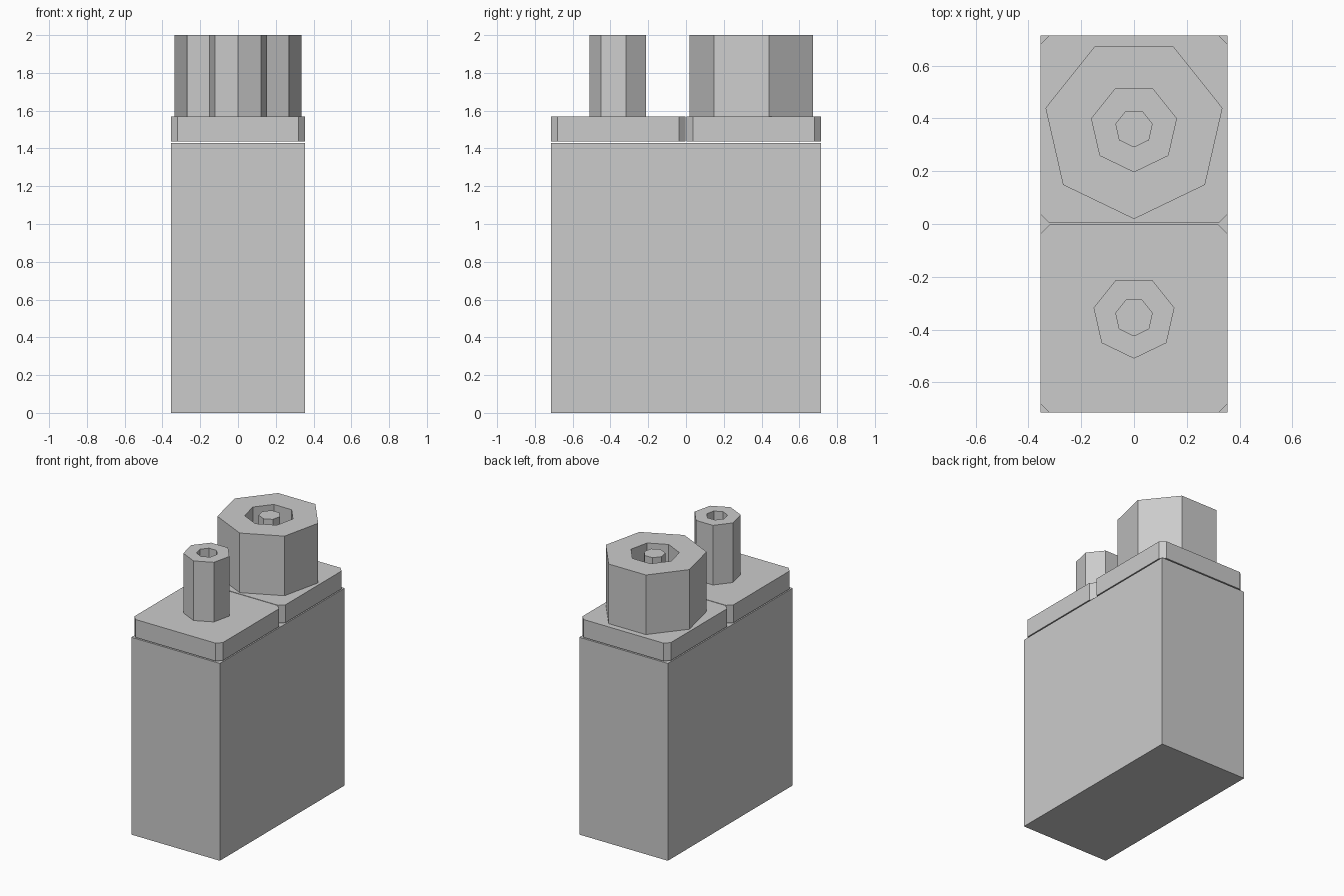
import bpy
import bmesh
from math import pi, sin, cos

cube = bpy.data.objects.get("Cube")
if cube:
    bpy.data.objects.remove(cube, do_unlink=True)

grey = bpy.data.materials.new("plain grey")
grey.use_nodes = True
grey.diffuse_color = (0.6, 0.6, 0.6, 1)
grey.node_tree.nodes["Principled BSDF"].inputs["Base Color"].default_value = (0.6, 0.6, 0.6, 1)

SIDES = 7
HALF_X, HALF_Y = 0.355, 0.715
BODY_TOP, CAP_BOTTOM, CAP_TOP, TOP = 1.43, 1.438, 1.568, 2.0


def add_object(name, bm):
    bmesh.ops.recalc_face_normals(bm, faces=bm.faces)
    mesh = bpy.data.meshes.new(name)
    bm.to_mesh(mesh)
    bm.free()
    mesh.materials.append(grey)
    obj = bpy.data.objects.new(name, mesh)
    bpy.context.collection.objects.link(obj)
    return obj


def prism(name, outline, z0, z1):
    """Extrude a flat outline from z0 up to z1."""
    bm = bmesh.new()
    face = bm.faces.new([bm.verts.new((x, y, z0)) for x, y in outline])
    new = bmesh.ops.extrude_face_region(bm, geom=[face])["geom"]
    for v in new:
        if isinstance(v, bmesh.types.BMVert):
            v.co.z = z1
    if not any(f.normal.z < 0 and all(v.co.z == z0 for v in f.verts) for f in bm.faces):
        bmesh.ops.contextual_create(bm, geom=[v for v in bm.verts if v.co.z == z0])
    return add_object(name, bm)


def rectangle(y0, y1, cut=0.0):
    """Rectangle across the full width, with corners cut off."""
    x = HALF_X
    if not cut:
        return [(-x, y0), (x, y0), (x, y1), (-x, y1)]
    return [(-x + cut, y0), (x - cut, y0), (x, y0 + cut), (x, y1 - cut),
            (x - cut, y1), (-x + cut, y1), (-x, y1 - cut), (-x, y0 + cut)]


def ring(radius, cy):
    """Seven-sided outline with one corner pointing to the front."""
    angles = [-pi / 2 + 2 * pi * i / SIDES for i in range(SIDES)]
    return [(radius * cos(a), cy + radius * sin(a)) for a in angles]


def tube(name, outer, inner, cy, z0, z1):
    """Hollow seven-sided post, open at the top."""
    bm = bmesh.new()
    loops = [[bm.verts.new((x, y, z)) for x, y in ring(r, cy)]
             for r, z in ((outer, z0), (outer, z1), (inner, z1), (inner, z0))]
    for k in range(4):
        a, b = loops[k], loops[(k + 1) % 4]
        for i in range(SIDES):
            j = (i + 1) % SIDES
            bm.faces.new((a[i], a[j], b[j], b[i]))
    return add_object(name, bm)


# Main block and the two lids hovering just above it
prism("body", rectangle(-HALF_Y, HALF_Y), 0, BODY_TOP)
prism("front_lid", rectangle(-HALF_Y, -0.002, 0.035), CAP_BOTTOM, CAP_TOP)
prism("back_lid", rectangle(0.003, HALF_Y, 0.035), CAP_BOTTOM, CAP_TOP)

# Posts on the lids
tube("front_post", 0.157, 0.071, -0.353, CAP_TOP, TOP)
tube("back_post", 0.344, 0.165, 0.363, CAP_TOP, TOP)
prism("back_post_pin", ring(0.0725, 0.363), CAP_TOP, TOP)
